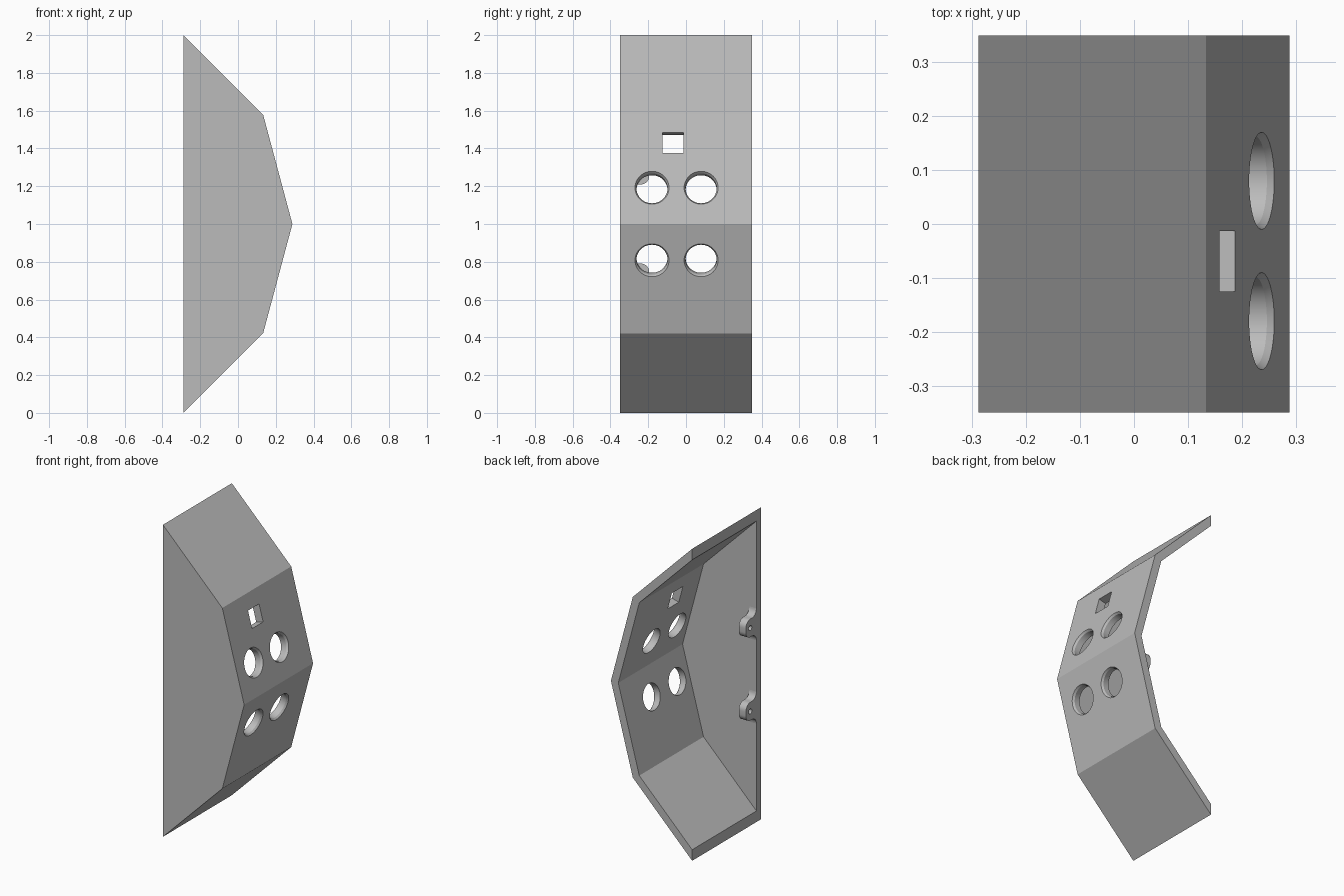
import bpy, bmesh
from math import sin, cos, pi, radians
from mathutils import Matrix, Vector

if "Cube" in bpy.data.objects:
    bpy.data.objects.remove(bpy.data.objects["Cube"])

X, Y, WALL = 0.288, 0.349, 0.047
FOLD = (0.133, 0.579)           # fold position, height measured from the middle
TILT = radians(15)

grey = bpy.data.materials.new("plain grey")
grey.use_nodes = True
grey.diffuse_color = (0.5, 0.5, 0.5, 1)
grey.node_tree.nodes["Principled BSDF"].inputs["Base Color"].default_value = (0.5, 0.5, 0.5, 1)


def finish(name, bm):
    bmesh.ops.recalc_face_normals(bm, faces=bm.faces)
    mesh = bpy.data.meshes.new(name)
    bm.to_mesh(mesh)
    bm.free()
    mesh.materials.append(grey)
    ob = bpy.data.objects.new(name, mesh)
    bpy.context.collection.objects.link(ob)
    return ob


def prism(name, points, direction):
    bm = bmesh.new()
    face = bm.faces.new([bm.verts.new(p) for p in points])
    out = bmesh.ops.extrude_face_region(bm, geom=[face])
    moved = [v for v in out["geom"] if isinstance(v, bmesh.types.BMVert)]
    bmesh.ops.translate(bm, verts=moved, vec=direction)
    return finish(name, bm)


def activate(ob):
    bpy.ops.object.select_all(action="DESELECT")
    ob.select_set(True)
    bpy.context.view_layer.objects.active = ob


def cut(target, cutter):
    cutter.hide_render = True
    activate(target)
    mod = target.modifiers.new("cut", "BOOLEAN")
    mod.operation, mod.solver, mod.object = "DIFFERENCE", "EXACT", cutter
    bpy.ops.object.modifier_apply(modifier=mod.name)
    bpy.data.objects.remove(cutter)


def mirrored(half, y):
    """Close an (x, height) half profile across the middle height."""
    full = half + [(x, -h) for x, h in reversed(half) if h]
    return [(x, y, 1 + h) for x, h in full]


def on_panel(side, y, height):
    """Frame on a sloped panel, its local z pointing outward."""
    x = X - height * (X - FOLD[0]) / FOLD[1]
    return (Matrix.Translation((x, y, 1 + side * height))
            @ Matrix.Rotation(pi / 2 - side * TILT, 4, "Y"))


# Folded shell: solid block hollowed from the back and the open side
shell = prism("folded_shell", mirrored([(-X, 1), FOLD, (X, 0)], -Y), (0, 2 * Y, 0))
inner = [(-X - 0.1, 1.029), (0.087, 0.554), (X - 0.052, 0)]
cut(shell, prism("cavity_cutter", mirrored(inner, WALL - Y), (0, 2 * Y, 0)))

for side in (1, -1):
    # Chamfered round holes
    for y in (-0.18, 0.08):
        bm = bmesh.new()
        rings = []
        for r, h in ((0.082, -0.1), (0.082, -0.012), (0.098, 0.012)):
            rings.append([bm.verts.new((r * cos(a * pi / 24), r * sin(a * pi / 24), h))
                          for a in range(48)])
        for low, high in zip(rings, rings[1:]):
            for i in range(48):
                j = (i + 1) % 48
                bm.faces.new((low[i], low[j], high[j], high[i]))
        bm.faces.new(rings[0])
        bm.faces.new(rings[-1])
        bm.transform(on_panel(side, y, 0.192))
        cut(shell, finish("hole_cutter", bm))
    # Square opening
    bm = bmesh.new()
    bmesh.ops.create_cube(bm, size=1)
    bm.transform(on_panel(side, -0.069, 0.43) @ Matrix.Diagonal((0.112, 0.112, 0.2, 1)))
    cut(shell, finish("square_cutter", bm))

# Mounting tabs with flared roots and rounded ends
root, tip, half_width, flare, rounding = WALL - Y, -0.195, 0.058, 0.045, 0.045
half = []
for i in range(9):
    a = i * pi / 16
    half.append((root + flare * (1 - cos(a)), half_width + flare * (1 - sin(a))))
for i in range(9):
    a = i * pi / 16
    half.append((tip - rounding * (1 - sin(a)), half_width - rounding * (1 - cos(a))))
tabs = []
for side, label in ((1, "upper"), (-1, "lower")):
    z = 1 + side * 0.267
    outline = half + [(y, -h) for y, h in reversed(half)]
    tab = prism(label + "_mounting_tab", [(-X, y, z + h) for y, h in outline], (0.05, 0, 0))
    bm = bmesh.new()
    bmesh.ops.create_cone(bm, cap_ends=True, segments=24, radius1=0.016, radius2=0.016, depth=0.3)
    bm.transform(Matrix.Translation((-X, -0.24, z)) @ Matrix.Rotation(pi / 2, 4, "Y"))
    cut(tab, finish("screw_cutter", bm))
    tabs.append(tab)

# Smooth the round walls, keep the folds crisp
for ob in [shell] + tabs:
    activate(ob)
    bpy.ops.object.shade_smooth_by_angle(angle=radians(14))
